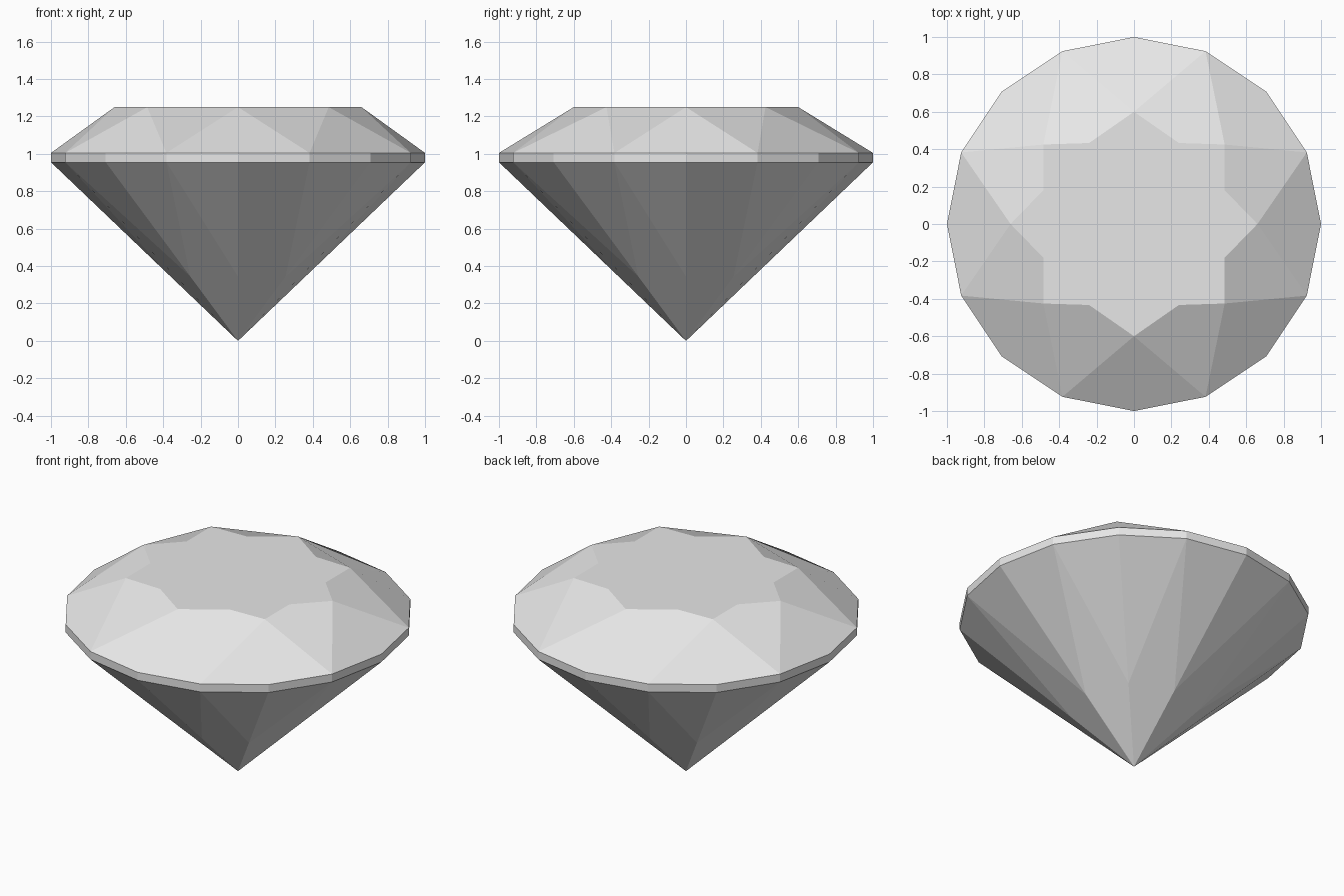
import bpy
import bmesh
from math import cos, sin, pi

cube = bpy.data.objects.get("Cube")
if cube:
    bpy.data.objects.remove(cube, do_unlink=True)

SIDES = 16
TABLE_Z, GIRDLE_TOP, GIRDLE_LOW = 1.25, 1.005, 0.955
INNER = 0.36  # share of the way from tip to girdle where the lower facets meet

# Material
grey = bpy.data.materials.new("pale_grey")
grey.use_nodes = True
grey.diffuse_color = (0.8, 0.8, 0.8, 1)
grey.node_tree.nodes["Principled BSDF"].inputs["Base Color"].default_value = (0.8, 0.8, 0.8, 1)

# Star-shaped table outline: one quarter, mirrored to the full loop
quarter = [(0.66, 0), (0.485, 0.18), (0.485, 0.425), (0.24, 0.433), (0, 0.6)]
half = quarter + [(-x, y) for x, y in quarter[-2::-1]]
outline = half + [(x, -y) for x, y in half[-2:0:-1]]

bm = bmesh.new()


def ring(points, z):
    return [bm.verts.new((x, y, z)) for x, y in points]


circle = [(cos(2 * pi * i / SIDES), sin(2 * pi * i / SIDES)) for i in range(SIDES)]
table = ring(outline, TABLE_Z)
upper = ring(circle, GIRDLE_TOP)
lower = ring(circle, GIRDLE_LOW)
inner = ring([(x * INNER, y * INNER) for x, y in circle[::2]], GIRDLE_LOW * INNER)
tip = bm.verts.new((0, 0, 0))

# Flat table
bm.faces.new(table)

# Girdle band
for i in range(SIDES):
    j = (i + 1) % SIDES
    bm.faces.new((lower[i], lower[j], upper[j], upper[i]))

for i in range(0, SIDES, 2):
    a, b, c = i - 1, (i + 1) % SIDES, (i + 2) % SIDES
    # Crown: kite facet and star facet
    bm.faces.new((table[i], upper[a], upper[i], upper[b]))
    bm.faces.new((table[i], upper[b], table[c], table[b]))
    # Pavilion: long kite from the tip and two narrow triangles
    p, q = inner[i // 2], inner[c // 2]
    bm.faces.new((tip, q, lower[b], p))
    bm.faces.new((p, lower[b], lower[i]))
    bm.faces.new((p, lower[i], lower[a]))

mesh = bpy.data.meshes.new("cut_gem")
bm.to_mesh(mesh)
bm.free()
mesh.materials.append(grey)
gem = bpy.data.objects.new("cut_gem", mesh)
bpy.context.collection.objects.link(gem)
